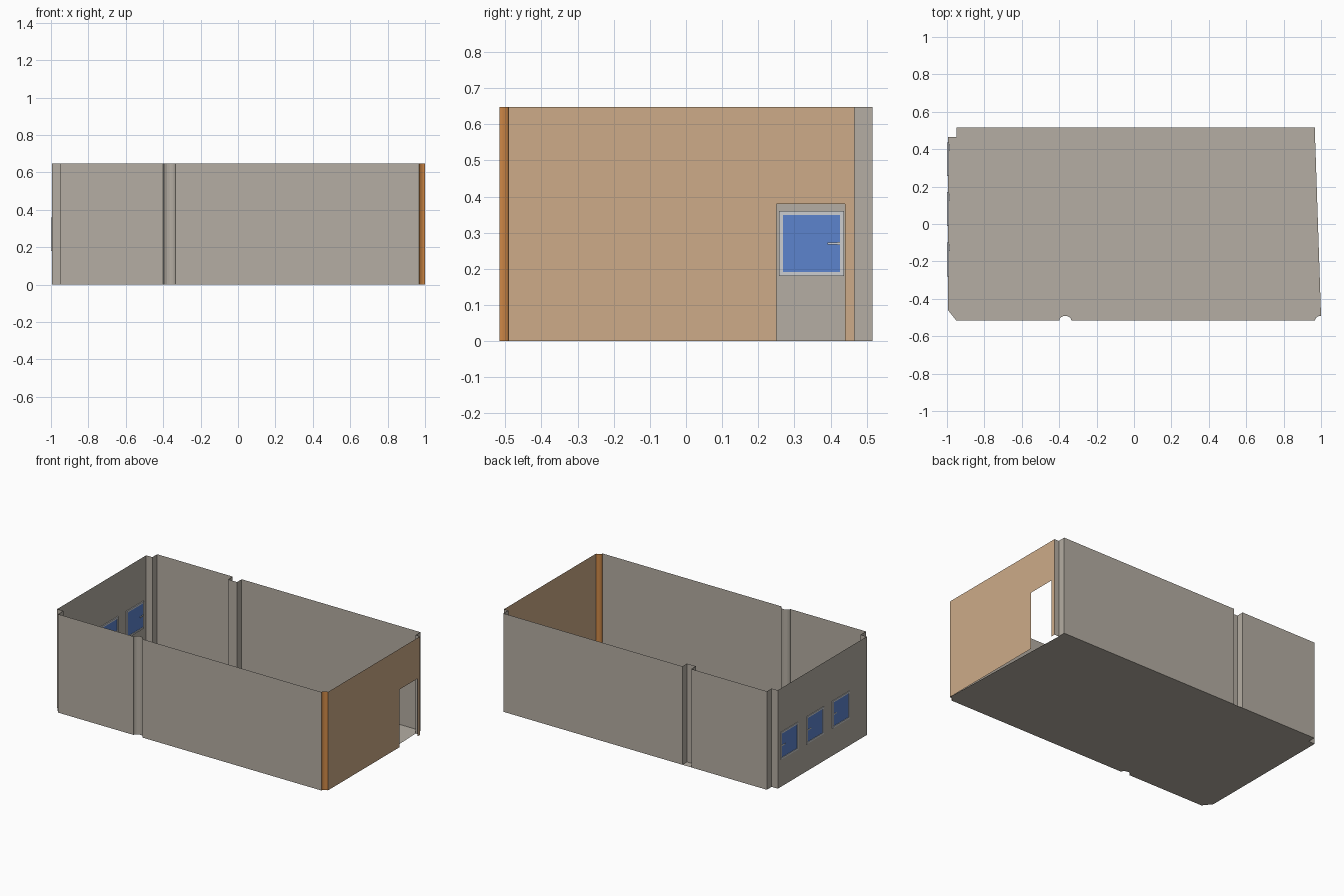
import bpy, bmesh, math

if "Cube" in bpy.data.objects:
    bpy.data.objects.remove(bpy.data.objects["Cube"])

H = 0.648          # wall height
Y = 0.516          # half depth
XL, XR = -0.995, 1.0


def material(name, r, g, b):
    lin = lambda c: ((c / 255 + 0.055) / 1.055) ** 2.4
    m = bpy.data.materials.new(name)
    m.diffuse_color = (lin(r), lin(g), lin(b), 1)
    m.use_nodes = True
    m.node_tree.nodes["Principled BSDF"].inputs["Base Color"].default_value = m.diffuse_color
    return m


GREY = material("warm grey plaster", 181, 174, 163)
TAN = material("tan wall paint", 205, 171, 136)
WOOD = material("orange wood", 205, 135, 70)
BLUE = material("blue glass", 92, 132, 206)
FRAME = material("pale window frame", 204, 206, 208)


def finish(name, bm, mat):
    mesh = bpy.data.meshes.new(name)
    bm.to_mesh(mesh)
    bm.free()
    mesh.materials.append(mat)
    ob = bpy.data.objects.new(name, mesh)
    bpy.context.collection.objects.link(ob)
    return ob


def path_wall(name, pts, mat):
    """Thin wall following a plan path, floor to top."""
    bm = bmesh.new()
    low = [bm.verts.new((x, y, 0)) for x, y in pts]
    top = [bm.verts.new((x, y, H)) for x, y in pts]
    for i in range(len(pts) - 1):
        bm.faces.new((low[i], low[i + 1], top[i + 1], top[i]))
    return finish(name, bm, mat)


def end_wall(name, x, y0, y1, holes, mat, flip):
    """Thin wall across y with rectangular openings (ya, yb, za, zb)."""
    ys = sorted({y0, y1, *[v for h in holes for v in h[:2]]})
    zs = sorted({0.0, H, *[v for h in holes for v in h[2:]]})
    bm = bmesh.new()
    for a, b in zip(ys, ys[1:]):
        for c, d in zip(zs, zs[1:]):
            my, mz = (a + b) / 2, (c + d) / 2
            if any(h[0] < my < h[1] and h[2] < mz < h[3] for h in holes):
                continue
            quad = [(a, c), (b, c), (b, d), (a, d)]
            if flip:
                quad.reverse()
            bm.faces.new([bm.verts.new((x, p, q)) for p, q in quad])
    bmesh.ops.remove_doubles(bm, verts=bm.verts, dist=1e-5)
    return finish(name, bm, mat)


def boxes(name, specs, mat):
    """One object from boxes given as (x0, x1, y0, y1, z0, z1)."""
    bm = bmesh.new()
    for x0, x1, y0, y1, z0, z1 in specs:
        vs = bmesh.ops.create_cube(bm, size=1)["verts"]
        for v in vs:
            v.co = (x1 if v.co.x > 0 else x0, y1 if v.co.y > 0 else y0,
                    z1 if v.co.z > 0 else z0)
    return finish(name, bm, mat)


def arc(cx, cy, rx, ry, a0, a1, n):
    return [(cx + rx * math.cos(math.radians(a0 + (a1 - a0) * i / n)),
             cy + ry * math.sin(math.radians(a0 + (a1 - a0) * i / n)))
            for i in range(n + 1)]


# Plan paths, counter-clockwise from the front left corner
front = ([(XL, -0.46), (-0.95, -0.46), (-0.95, -Y)]
         + arc(-0.3675, -Y, 0.0325, 0.025, 180, 0, 8) + [(0.968, -Y)])
corner = arc(XR, -Y, 0.032, 0.025, 180, 90, 5)
back = [(XR, 0.466), (0.968, 0.466), (0.968, Y), (-0.335, Y), (-0.335, 0.468),
        (-0.40, 0.468), (-0.40, Y), (-0.95, Y), (-0.95, 0.466), (XL, 0.466)]

path_wall("front_wall", front, GREY)
path_wall("corner_column", corner, WOOD)
path_wall("back_wall", back, GREY)

# Floor fills the whole plan
bm = bmesh.new()
bm.faces.new([bm.verts.new((x, y, 0)) for x, y in front + corner[1:] + back[1:]])
bmesh.ops.triangulate(bm, faces=bm.faces[:])
finish("floor", bm, GREY)

# Right wall with doorway
end_wall("door_wall", XR, -Y + 0.025, 0.466, [(0.25, 0.44, 0.0, 0.38)], TAN, False)

# Left wall with three windows
centres = [-0.19, 0.08, 0.347]
half, z0, z1, bar = 0.09, 0.18, 0.36, 0.011
end_wall("window_wall", XL, -0.46, 0.466,
         [(c - half, c + half, z0, z1) for c in centres], GREY, True)
for i, c in enumerate(centres, 1):
    a, b, xa, xb = c - half, c + half, -0.999, -0.989
    boxes(f"window_frame_{i}", [
        (xa, xb, a, a + bar, z0, z1), (xa, xb, b - bar, b, z0, z1),
        (xa, xb, a + bar, b - bar, z0, z0 + bar),
        (xa, xb, a + bar, b - bar, z1 - bar, z1)], FRAME)
    boxes(f"window_pane_{i}", [(-0.996, -0.992, a + bar, b - bar, z0 + bar, z1 - bar)], BLUE)
    boxes(f"window_handle_{i}", [
        (-1.0, -0.986, b - 0.018, b - 0.008, 0.266, 0.274),
        (-1.0, -0.998, b - 0.045, b - 0.018, 0.267, 0.273),
        (-0.988, -0.984, b - 0.045, b - 0.018, 0.267, 0.273)], FRAME)
